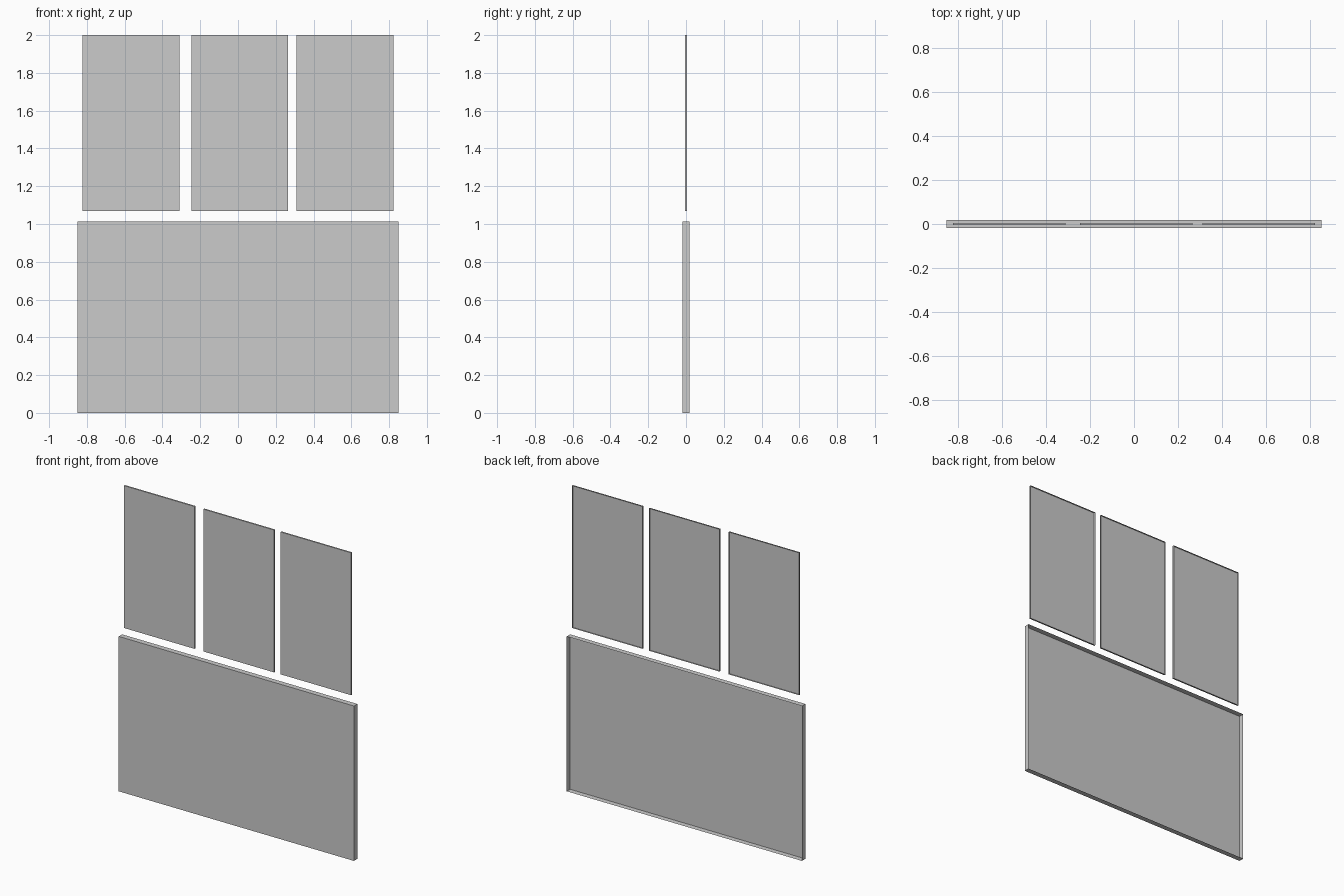
import bpy
import bmesh
from mathutils import Matrix

if "Cube" in bpy.data.objects:
    bpy.data.objects.remove(bpy.data.objects["Cube"])


def shallow_tray(name, x0, x1, z0, z1, depth):
    """Thin panel: flat front with folded edges, open at the back."""
    bm = bmesh.new()
    bmesh.ops.create_cube(bm, size=1)
    bmesh.ops.transform(bm, verts=bm.verts, matrix=Matrix.LocRotScale(
        ((x0 + x1) / 2, 0, (z0 + z1) / 2), None, (x1 - x0, depth, z1 - z0)))
    bm.normal_update()
    back = [f for f in bm.faces if f.normal.y > 0.9]
    bmesh.ops.delete(bm, geom=back, context='FACES_ONLY')
    mesh = bpy.data.meshes.new(name)
    bm.to_mesh(mesh)
    bm.free()
    obj = bpy.data.objects.new(name, mesh)
    bpy.context.collection.objects.link(obj)
    return obj


# Wide lower panel
shallow_tray("lower_panel", -0.85, 0.85, 0, 1.012, 0.035)

# Three tall upper panels, slightly uneven gaps
for side, x in (("left", -0.822), ("middle", -0.246), ("right", 0.311)):
    shallow_tray("upper_panel_" + side, x, x + 0.511, 1.07, 2.0, 0.01)
